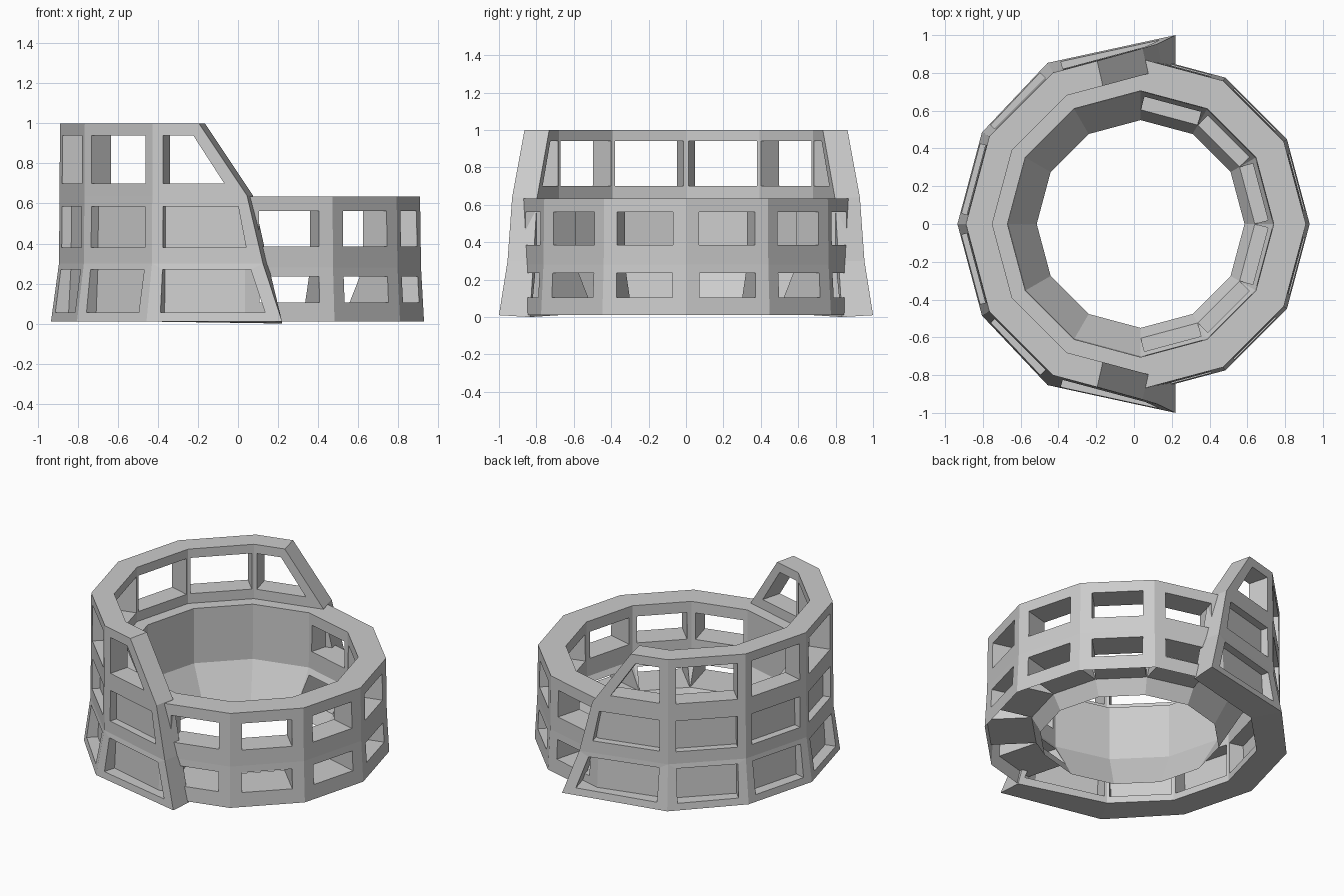
import bpy, bmesh
from math import sin, cos, radians

cube = bpy.data.objects.get("Cube")
if cube:
    bpy.data.objects.remove(cube, do_unlink=True)

CX = 0.035  # centre of the twelve-sided plan

stone = bpy.data.materials.new("grey_stone")
stone.use_nodes = True
GREY = (0.6, 0.6, 0.6, 1)
stone.diffuse_color = GREY
stone.node_tree.nodes["Principled BSDF"].inputs["Base Color"].default_value = GREY


def polar(r, deg, z):
    a = radians(deg)
    return (CX + r * cos(a), r * sin(a), z)


def make_object(name, bm):
    bmesh.ops.recalc_face_normals(bm, faces=bm.faces)
    mesh = bpy.data.meshes.new(name)
    bm.to_mesh(mesh)
    bm.free()
    mesh.materials.append(stone)
    obj = bpy.data.objects.new(name, mesh)
    bpy.context.scene.collection.objects.link(obj)
    return obj


def loft(name, sections, closed):
    """Skin matching cross-sections; open ends are capped in strips."""
    bm = bmesh.new()
    rows = [[bm.verts.new(p) for p in s] for s in sections]
    n = len(rows[0])
    pairs = list(zip(rows, rows[1:] + rows[:1]))
    for a, b in pairs if closed else pairs[:-1]:
        for i in range(n):
            j = (i + 1) % n
            bm.faces.new((a[i], a[j], b[j], b[i]))
    if not closed:
        for row in (rows[0], rows[-1]):
            for i in range(n // 2 - 1):
                bm.faces.new((row[i], row[i + 1], row[n - 2 - i], row[n - 1 - i]))
    return make_object(name, bm)


def window_cutter(deg, side, outline, near, far):
    """Prism along a panel's normal; outline is (sideways, height) points."""
    a = radians(deg)
    bm = bmesh.new()
    ends = [[bm.verts.new((CX + d * cos(a) + t * sin(a),
                           side * (d * sin(a) - t * cos(a)), z))
             for t, z in outline] for d in (near, far)]
    n = len(outline)
    bm.faces.new(ends[0])
    bm.faces.new(ends[1])
    for i in range(n):
        j = (i + 1) % n
        bm.faces.new((ends[0][i], ends[0][j], ends[1][j], ends[1][i]))
    obj = make_object("window_cutter", bm)
    obj.hide_render = True
    return obj


def cut(obj, cutters):
    """Subtract every cutter, bake the result and drop the cutters."""
    for c in cutters:
        mod = obj.modifiers.new("window", "BOOLEAN")
        mod.operation = "DIFFERENCE"
        mod.solver = "EXACT"
        mod.object = c
    graph = bpy.context.evaluated_depsgraph_get()
    mesh = bpy.data.meshes.new_from_object(obj.evaluated_get(graph))
    obj.modifiers.clear()
    obj.data = mesh
    for c in cutters:
        bpy.data.objects.remove(c, do_unlink=True)


def rect(half, low, high):
    return [(-half, low), (half, low), (half, high), (-half, high)]


# Low ring: full circle with a funnel-shaped inside
ring_profile = [(0.895, 0.01), (0.88, 0.28), (0.875, 0.635),
                (0.705, 0.635), (0.70, 0.27), (0.55, 0.01)]
low_ring = loft("low_ring", [[polar(r, d, z) for r, z in ring_profile]
                             for d in range(0, 360, 30)], True)

# Two rows of windows through the right half of the ring
cut(low_ring, [window_cutter(d, s, rect(0.155, lo, hi), 0.45, 1.1)
               for d in (15, 45, 75) for s in (1, -1)
               for lo, hi in ((0.105, 0.235), (0.385, 0.562))])

# The ring is open underneath
bm = bmesh.new()
bm.from_mesh(low_ring.data)
under = [f for f in bm.faces if all(v.co.z < 0.02 for v in f.verts)]
bmesh.ops.delete(bm, geom=under, context="FACES")
bm.to_mesh(low_ring.data)
bm.free()

# Tall outer wall: half circle ending in slanted broken edges
LEVELS = [0.01, 0.30, 0.64, 1.0]
OUTER = [0.97, 0.93, 0.927, 0.925]
INNER = 0.785
END_X = [0.22, 0.125, 0.045, -0.195]
END_SHIFT = [0.0, 0.025, 0.03, 0.03]


def wall_section(deg):
    flare = 0.015 if deg in (120, 240) else 0.0
    radii = [OUTER[0] + flare] + OUTER[1:]
    return ([polar(r, deg, z) for r, z in zip(radii, LEVELS)]
            + [polar(INNER, deg, z) for z in reversed(LEVELS)])


def end_section(side):
    """Carry the last panel straight on to the slanted edge."""
    def on_panel(r, x, z):
        y = 0.866 * r + 0.268 * (x - CX + r / 2)
        return (x, side * min(y, 1.0), z)
    out = [on_panel(r, x, z) for r, x, z in zip(OUTER, END_X, LEVELS)]
    inn = [on_panel(INNER, x + s, z) for x, s, z in zip(END_X, END_SHIFT, LEVELS)]
    inn[0] = (inn[0][0], inn[0][1], 0.0)
    return out + inn[::-1]


tall_wall = loft("tall_wall", [end_section(1)]
                 + [wall_section(d) for d in range(120, 241, 30)]
                 + [end_section(-1)], False)

# Three rows of windows; those in the end panels follow the slanted edge
rows = [(0.055, 0.27, 0.14, 0.065), (0.38, 0.585, 0.04, 0.0),
        (0.70, 0.94, -0.07, -0.225)]
cutters = []
for s in (1, -1):
    for lo, hi, x_lo, x_hi in rows:
        for d in (135, 165):
            cutters.append(window_cutter(d, s, rect(0.19, lo, hi), 0.6, 1.2))
        t_lo, t_hi = [(x + 0.198) / 0.966 for x in (x_lo, x_hi)]
        slanted = [(-0.185, lo), (t_lo, lo), (t_hi, hi), (-0.185, hi)]
        cutters.append(window_cutter(105, s, slanted, 0.6, 1.2))
cut(tall_wall, cutters)
